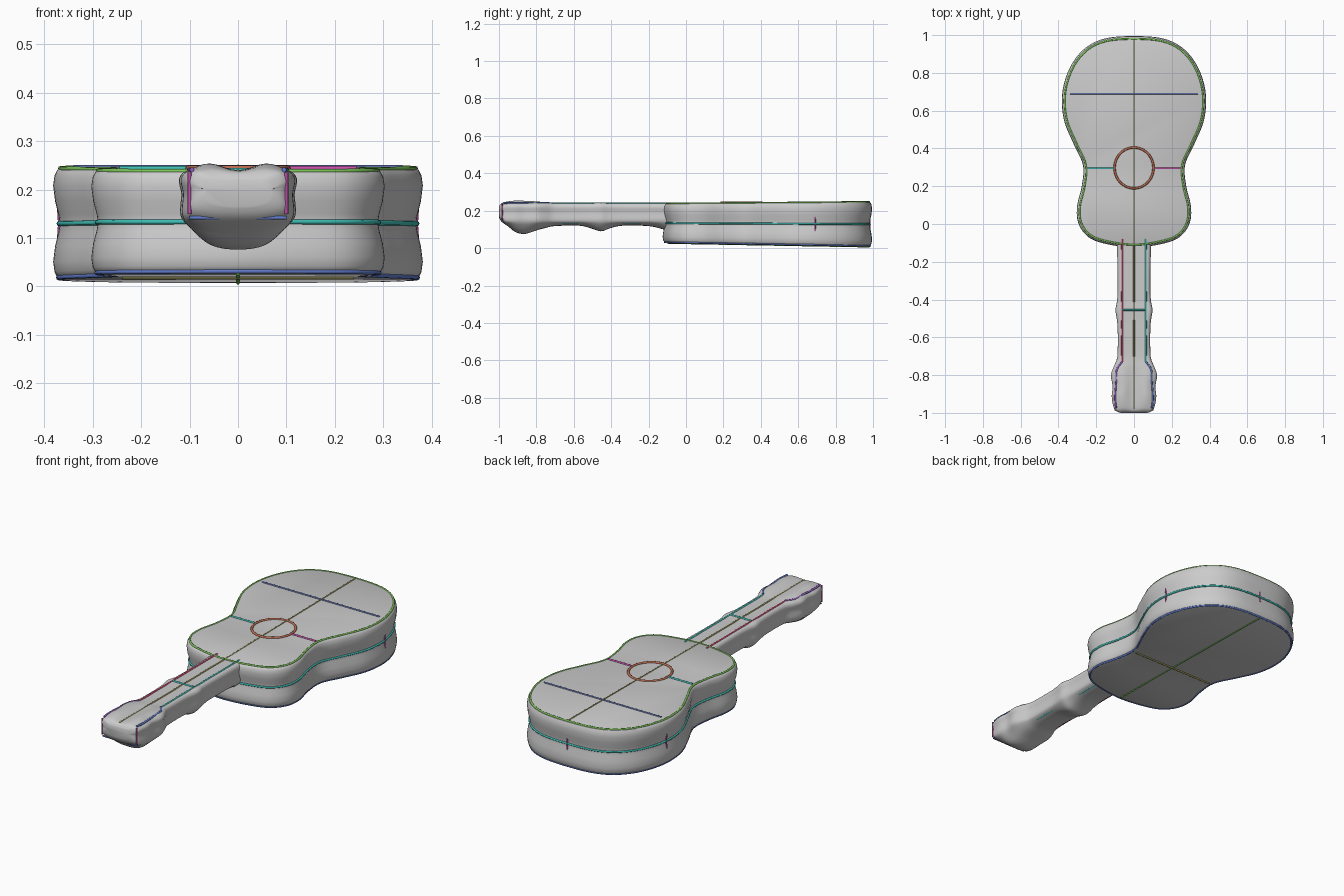
import bpy, bmesh, math
from mathutils import Vector

if "Cube" in bpy.data.objects:
    bpy.data.objects.remove(bpy.data.objects["Cube"])


def spline(pts, closed, steps=6):
    """Catmull-Rom points through the given control points."""
    P = [Vector(p) for p in pts]
    n = len(P)
    get = (lambda i: P[i % n]) if closed else (lambda i: P[max(0, min(n - 1, i))])
    out = []
    for i in range(n if closed else n - 1):
        a, b, c, d = get(i - 1), get(i), get(i + 1), get(i + 2)
        for k in range(steps):
            t = k / steps
            out.append(0.5 * (2 * b + (c - a) * t + (2 * a - 5 * b + 4 * c - d) * t * t
                              + (3 * b - a - 3 * c + d) * t ** 3))
    if not closed:
        out.append(P[-1])
    return out


def loft(name, rings, angle):
    """Skin closed rings of equal length and cap both ends."""
    bm = bmesh.new()
    vs = [[bm.verts.new(p) for p in r] for r in rings]
    n = len(rings[0])
    for a, b in zip(vs, vs[1:]):
        for i in range(n):
            bm.faces.new((a[i], a[(i + 1) % n], b[(i + 1) % n], b[i]))
    bm.faces.new(vs[0])
    bm.faces.new(vs[-1])
    bmesh.ops.recalc_face_normals(bm, faces=bm.faces)
    me = bpy.data.meshes.new(name)
    bm.to_mesh(me)
    bm.free()
    ob = bpy.data.objects.new(name, me)
    bpy.context.collection.objects.link(ob)
    bpy.ops.object.select_all(action='DESELECT')
    ob.select_set(True)
    bpy.context.view_layer.objects.active = ob
    bpy.ops.object.shade_smooth_by_angle(angle=math.radians(angle))
    return ob


COLORS = {"green": (0.2, 0.55, 0.1), "blue": (0.12, 0.2, 0.6), "teal": (0.05, 0.5, 0.45),
          "olive": (0.35, 0.33, 0.1), "brown": (0.5, 0.15, 0.08), "magenta": (0.55, 0.08, 0.4),
          "red": (0.6, 0.06, 0.15), "purple": (0.3, 0.12, 0.55), "navy": (0.1, 0.14, 0.35)}
MATS = {}
for key, rgb in COLORS.items():
    MATS[key] = bpy.data.materials.new(key + "_line")
    MATS[key].diffuse_color = (*rgb, 1)


def line(name, pts, color, closed=False, r=0.005):
    """Thin coloured tube along a path."""
    cu = bpy.data.curves.new(name, 'CURVE')
    cu.dimensions = '3D'
    cu.bevel_depth = r
    cu.bevel_resolution = 2
    cu.use_fill_caps = True
    sp = cu.splines.new('POLY')
    sp.points.add(len(pts) - 1)
    for q, p in zip(sp.points, pts):
        q.co = (*p, 1)
    sp.use_cyclic_u = closed
    cu.materials.append(MATS[color])
    bpy.context.collection.objects.link(bpy.data.objects.new(name, cu))


# Body outline, right half from tail to neck, then mirrored
half = [(0, 0.995), (0.14, 0.985), (0.24, 0.945), (0.315, 0.87), (0.363, 0.77), (0.382, 0.66),
        (0.368, 0.54), (0.318, 0.42), (0.27, 0.31), (0.277, 0.2), (0.302, 0.09), (0.293, 0.0),
        (0.24, -0.07), (0.15, -0.105), (0, -0.125)]
outline = spline(half + [(-x, y) for x, y in half[-2:0:-1]], True, 6)


def inset(d):
    n = len(outline)
    res = []
    for i, p in enumerate(outline):
        t = (outline[(i + 1) % n] - outline[i - 1]).normalized()
        res.append(p + Vector((t.y, -t.x)) * d)
    return res


def body_z(y, f):
    low, high = 0.027 - 0.018 * (y + 0.1), 0.24 + 0.008 * (y + 0.1)
    return low + (high - low) * f


def body_ring(f, d):
    return [Vector((p.x, p.y, body_z(p.y, f))) for p in inset(d)]


# Clockwise outline: inward is (t.y, -t.x)
levels = [(0, 0.02), (0.02, 0.009), (0.07, 0.003), (0.16, 0), (0.3, 0.004), (0.42, 0.011),
          (0.5, 0.014), (0.58, 0.011), (0.7, 0.004), (0.84, 0), (0.93, 0.003), (0.98, 0.009), (1, 0.02)]
loft("guitar_body", [body_ring(f, d) for f, d in levels], 40)

# Neck and head: stations of (y, half width, top, bottom, hump height)
stations = [(-0.05, 0.09, 0.238, 0.08, 0), (-0.12, 0.09, 0.238, 0.10, 0), (-0.2, 0.088, 0.238, 0.118, 0),
            (-0.34, 0.086, 0.238, 0.12, 0), (-0.41, 0.09, 0.238, 0.105, 0), (-0.455, 0.098, 0.24, 0.09, 0),
            (-0.51, 0.09, 0.238, 0.106, 0), (-0.57, 0.086, 0.238, 0.12, 0), (-0.7, 0.088, 0.238, 0.118, 0),
            (-0.75, 0.105, 0.24, 0.108, 0.004), (-0.8, 0.122, 0.24, 0.095, 0.01),
            (-0.86, 0.113, 0.24, 0.076, 0.013), (-0.91, 0.118, 0.24, 0.085, 0.014),
            (-0.95, 0.113, 0.24, 0.115, 0.01), (-0.98, 0.104, 0.238, 0.136, 0.005),
            (-0.993, 0.09, 0.232, 0.15, 0), (-1.0, 0.07, 0.22, 0.165, 0)]


def neck_section(s):
    y, w, top, bot, hump = s
    mid = max(0.14, bot + 0.015)
    h = [(0, top), (0.5 * w, top + hump), (0.86 * w, top), (w, top - 0.018), (0.96 * w, (top + mid) / 2),
         (0.98 * w, mid + 0.01), (0.85 * w, mid - 0.3 * (mid - bot)),
         (0.5 * w, mid - 0.85 * (mid - bot)), (0, bot)]
    sec = spline(h + [(-x, z) for x, z in h[-2:0:-1]], True, 4)
    return [Vector((p.x, y, p.y)) for p in sec]


smooth_stations = spline([Vector(s[:3]) for s in stations], False, 3)
lower = spline([Vector((s[0], s[3], s[4])) for s in stations], False, 3)
loft("neck_and_head", [neck_section((a.x, a.y, a.z, b.y, b.z))
                       for a, b in zip(smooth_stations, lower)], 40)

# Outline lines around the body
line("top_edge_line", body_ring(0.99, 0.015), "green", True)
line("bottom_edge_line", body_ring(0.02, 0.011), "blue", True)
line("side_middle_line", body_ring(0.5, 0.012), "teal", True)

# Centre lines, bridge and sound hole
line("top_centre_line", [(0, -0.98, 0.238), (0, -0.1, 0.238), (0, 0.98, 0.248)], "olive", r=0.004)
line("back_centre_line", [(0, -0.1, body_z(-0.1, 0)), (0, 0.98, body_z(0.98, 0))], "green", r=0.004)
line("bridge_line", [(-0.34, 0.69, 0.246), (0.34, 0.69, 0.246)], "navy")
line("back_waist_line", [(-0.24, 0.3, body_z(0.3, 0)), (0.24, 0.3, body_z(0.3, 0))], "olive")
line("sound_hole_line", [(0.103 * math.cos(a), 0.297 + 0.108 * math.sin(a), 0.244)
                         for a in [i * math.tau / 48 for i in range(48)]], "brown", True, 0.006)

# Mirrored left and right lines
for side, s, waist, neck, head in (("left", -1, "teal", "red", "purple"),
                                   ("right", 1, "magenta", "teal", "blue")):
    line(side + "_waist_line", [(0.1 * s, 0.295, 0.244), (0.245 * s, 0.295, 0.244)], waist)
    for z, part in ((0.238, "top"), (0.133, "under")):
        line(f"{side}_neck_{part}_line", [(0.063 * s, -0.08, z), (0.063 * s, -0.73, z)], neck)
    edge = [(0.063, -0.73), (0.09, -0.77), (0.094, -0.83), (0.1, -0.92), (0.095, -0.975)]
    line(side + "_head_line", [(p.x * s, p.y, 0.241) for p in spline(edge, False)], head)
    line(side + "_head_corner_line", [(0.1 * s, -0.983, 0.15), (0.1 * s, -0.983, 0.235)], "magenta", r=0.004)
    line(side + "_side_line", [(0.372 * s, 0.69, 0.07), (0.368 * s, 0.69, 0.13), (0.372 * s, 0.69, 0.19)], "magenta", r=0.004)
line("neck_cross_line", [(-0.06, -0.455, 0.24), (0.06, -0.455, 0.24)], "teal")
line("head_end_line", [(-0.1, -0.98, 0.142), (0.1, -0.98, 0.142)], "blue", r=0.004)
line("tail_line", [(0, 0.985, 0.04), (0, 0.983, 0.13), (0, 0.985, 0.22)], "magenta", r=0.004)

for m in bpy.data.materials:
    if m.users and not m.is_grease_pencil:
        m.use_nodes = True
        m.node_tree.nodes["Principled BSDF"].inputs["Base Color"].default_value = m.diffuse_color
